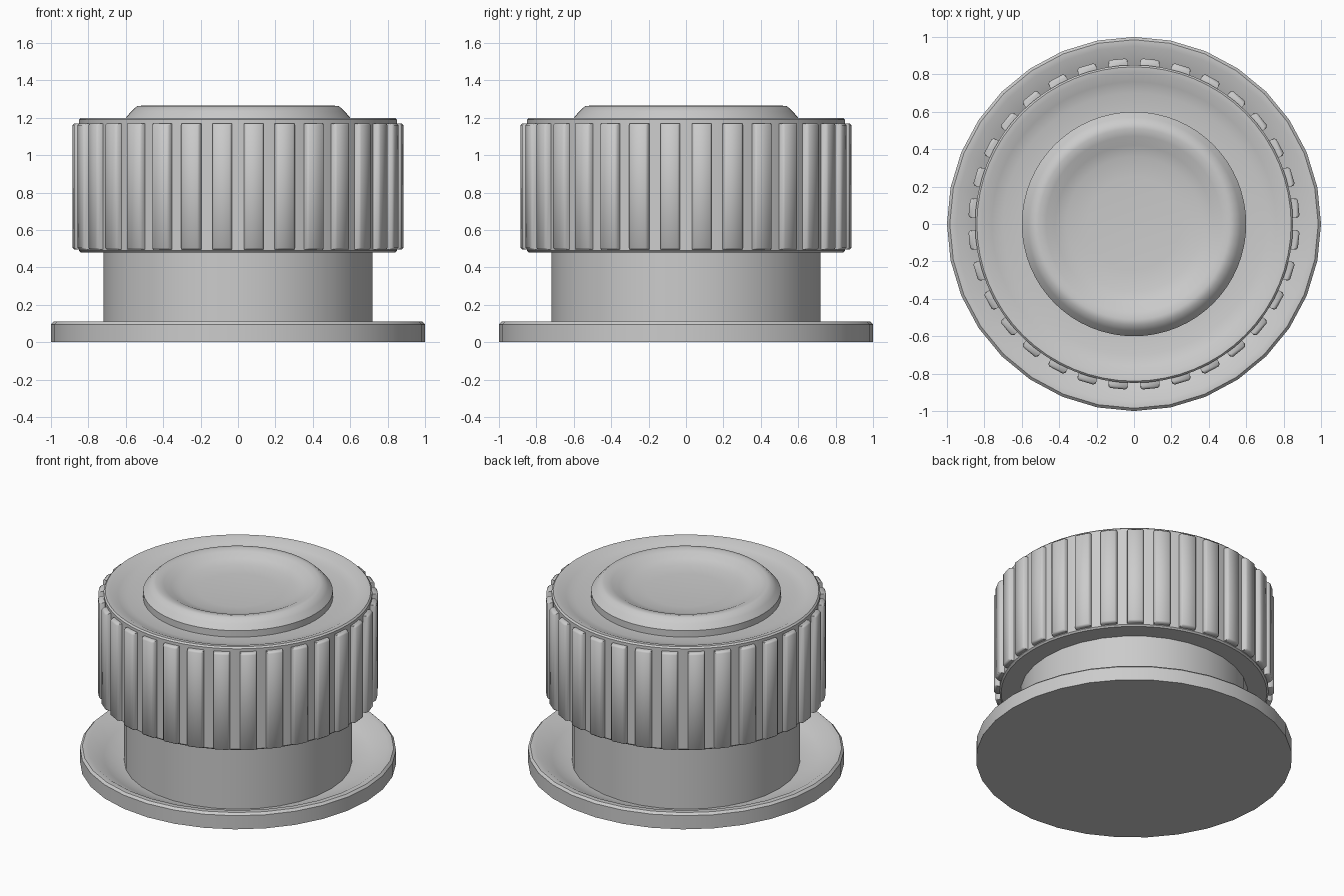
import bpy, bmesh, math

if "Cube" in bpy.data.objects:
    bpy.data.objects.remove(bpy.data.objects["Cube"])


def lathe(name, profile, segments, angle=40):
    """Revolve an (r, z) profile around z; r = 0 points become poles."""
    bm = bmesh.new()
    rings = []
    for r, z in profile:
        if r == 0:
            rings.append([bm.verts.new((0, 0, z))] * segments)
        else:
            rings.append([bm.verts.new((r * math.cos(2 * math.pi * i / segments),
                                        r * math.sin(2 * math.pi * i / segments), z))
                          for i in range(segments)])
    for a, b in zip(rings, rings[1:]):
        for i in range(segments):
            j = (i + 1) % segments
            loop = []
            for v in (a[i], a[j], b[j], b[i]):
                if v not in loop:
                    loop.append(v)
            bm.faces.new(loop)
    bmesh.ops.recalc_face_normals(bm, faces=bm.faces)
    return finish(name, bm, angle)


def finish(name, bm, angle):
    mesh = bpy.data.meshes.new(name)
    bm.to_mesh(mesh)
    bm.free()
    obj = bpy.data.objects.new(name, mesh)
    bpy.context.collection.objects.link(obj)
    bpy.ops.object.select_all(action='DESELECT')
    obj.select_set(True)
    bpy.context.view_layer.objects.active = obj
    bpy.ops.object.shade_smooth_by_angle(angle=math.radians(angle))
    return obj


# Base flange: flat underside, dished upper face
lathe("base_flange", [(0, 0), (1, 0), (1, 0.095), (0.985, 0.11), (0.95, 0.11),
                      (0.85, 0.05), (0.72, 0.01), (0, 0.01)], 32)

# Neck between flange and cap
lathe("neck", [(0, 0.008), (0.72, 0.008), (0.72, 0.52), (0, 0.52)], 32)

# Cap: grooved top around a raised button with a thumb dimple
lathe("knob_cap", [(0, 0.48), (0.84, 0.48), (0.85, 0.49), (0.85, 1.19), (0.84, 1.2),
                   (0.81, 1.198), (0.76, 1.175), (0.70, 1.16), (0.60, 1.155),
                   (0.60, 1.2), (0.57, 1.235), (0.54, 1.262), (0.51, 1.265),
                   (0.47, 1.255), (0.42, 1.23), (0.36, 1.212), (0.25, 1.203),
                   (0, 1.2)], 64)

# Grip ribs around the cap
bm = bmesh.new()
COUNT = 32
section = [(0.835, -0.052), (0.874, -0.052), (0.885, -0.041),
           (0.885, 0.041), (0.874, 0.052), (0.835, 0.052)]
for k in range(COUNT):
    a = 2 * math.pi * (k + 0.5) / COUNT
    c, s = math.cos(a), math.sin(a)
    layers = []
    for z, inset in ((0.495, 0.01), (0.505, 0), (1.16, 0), (1.17, 0.01)):
        pts = [(r - (inset if r > 0.85 else 0), t) for r, t in section]
        layers.append([bm.verts.new((r * c - t * s, r * s + t * c, z)) for r, t in pts])
    for lo, hi in zip(layers, layers[1:]):
        for i in range(6):
            j = (i + 1) % 6
            bm.faces.new((lo[i], lo[j], hi[j], hi[i]))
    bm.faces.new(layers[0][::-1])
    bm.faces.new(layers[-1])
bmesh.ops.recalc_face_normals(bm, faces=bm.faces)
finish("grip_ribs", bm, 50)
